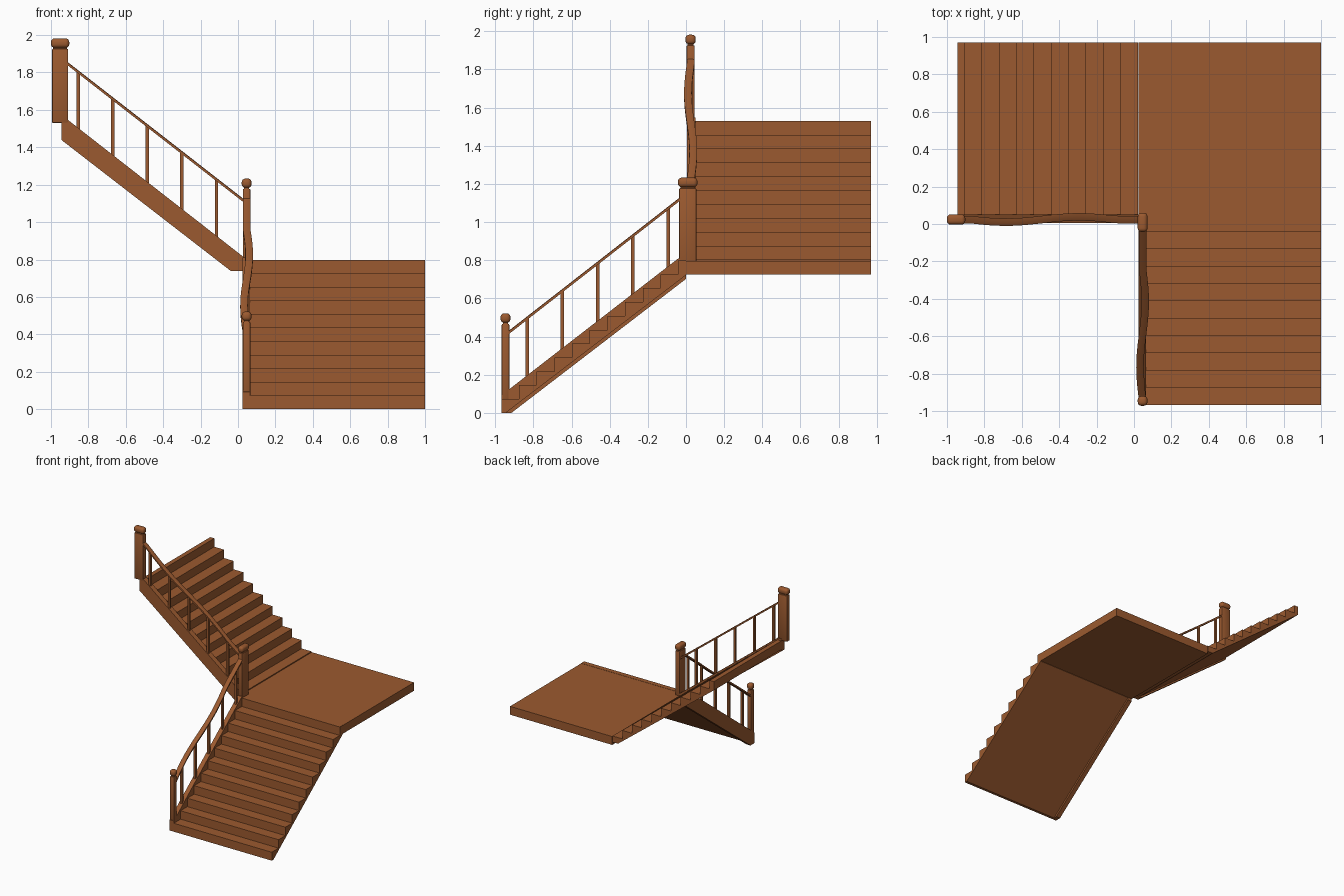
import bpy, bmesh, math
from mathutils import Vector

if "Cube" in bpy.data.objects:
    bpy.data.objects.remove(bpy.data.objects["Cube"])

wood = bpy.data.materials.new("brown wood")
wood.diffuse_color = (0.33, 0.102, 0.029, 1)
wood.use_nodes = True
wood.node_tree.nodes["Principled BSDF"].inputs["Base Color"].default_value = wood.diffuse_color


def finish(name, bm, smooth=False):
    bmesh.ops.recalc_face_normals(bm, faces=bm.faces)
    me = bpy.data.meshes.new(name)
    bm.to_mesh(me)
    bm.free()
    me.materials.append(wood)
    ob = bpy.data.objects.new(name, me)
    bpy.context.collection.objects.link(ob)
    if smooth:
        bpy.ops.object.select_all(action='DESELECT')
        ob.select_set(True)
        bpy.context.view_layer.objects.active = ob
        bpy.ops.object.shade_smooth_by_angle(angle=math.radians(35))
    return ob


# flight frames: s = distance along the climb, w = sideways, z = height
def lower(s, w, z):
    return Vector((w, s, z))


def upper(s, w, z):
    return Vector((-s, w, z))


def loft(name, rings, smooth=False):
    bm = bmesh.new()
    vs = [[bm.verts.new(p) for p in r] for r in rings]
    n = len(rings[0])
    for a, b in zip(vs, vs[1:]):
        for i in range(n):
            bm.faces.new((a[i], a[(i + 1) % n], b[(i + 1) % n], b[i]))
    bm.faces.new(vs[0])
    bm.faces.new(vs[-1])
    return finish(name, bm, smooth)


def prism(name, frame, outline, w0, w1):
    return loft(name, [[frame(s, w, z) for s, z in outline] for w in (w0, w1)])


def box(name, lo, hi, bevel=0, segs=2):
    bm = bmesh.new()
    bmesh.ops.create_cube(bm, size=1)
    for v in bm.verts:
        v.co = Vector([(a + b) / 2 + c * (b - a) for a, b, c in zip(lo, hi, v.co)])
    if bevel:
        bmesh.ops.bevel(bm, geom=bm.edges[:], offset=bevel, segments=segs,
                        profile=0.5, affect='EDGES')
    return finish(name, bm, bevel > 0)


def treads(s0, z0, count, going, rise):
    pts = [(s0, z0)]
    for i in range(count):
        z = z0 + rise * (i + 1)
        pts += [(s0 + going * i, z), (s0 + going * (i + 1), z)]
    return pts


GO, RISE = 0.0927, 0.0726

# lower flight of steps
p = treads(-0.968, 0, 11, GO, RISE)
p[-1] = (0.0, p[-1][1])
prism("lower_steps", lower, p + [(0.0, 0.722), (-0.945, 0)], 0.06, 1.0)
prism("lower_stringer", lower, [(-0.968, 0), (-0.968, 0.092), (-0.04, 0.81), (0, 0.81),
                                (0, 0.702), (-0.915, 0)], 0.025, 0.065)

# square landing
box("landing", (0.025, 0, 0.725), (1.0, 0.97, 0.797))

# upper flight of steps
p = treads(-0.022, 0.75, 1, GO, 0.053)[:-1]
p += treads(0.071, 0.803, 10, GO, 0.0727)
p[-1] = (0.945, 1.53)
prism("upper_steps", upper, p + [(0.945, 1.455), (0.03, 0.75)], 0.045, 0.97)
prism("upper_stringer", upper, [(-0.028, 0.74), (-0.028, 0.815), (0.91, 1.547), (0.945, 1.547),
                                (0.945, 1.44), (0.04, 0.74)], 0.005, 0.05)


# newel posts: body, neck and rounded cap
def newel(name, x0, x1, y0, y1, z0, z1):
    box(name + "_post", (x0, y0, z0), (x1, y1, z1 - 0.055), 0.006)
    m = 0.006
    box(name + "_neck", (x0 + m, y0 + m, z1 - 0.06), (x1 - m, y1 - m, z1 - 0.04), 0.003)
    box(name + "_cap", (x0 - m, y0 - m, z1 - 0.05), (x1 + m, y1 + m, z1), 0.0195, 4)


newel("lower_newel", 0.026, 0.066, -0.966, -0.926, 0.07, 0.522)
newel("middle_newel", 0.026, 0.066, -0.036, 0.054, 0.76, 1.233)
newel("upper_newel", -0.994, -0.908, 0.003, 0.045, 1.53, 1.982)


# handrail that sways sideways, with square balusters below
def railing(name, frame, s0, s1, z0, z1, wc, wave_start, wave_len, sign, first, top):
    def sway(s):
        t = min(max((s - wave_start) / wave_len, 0), 1)
        return wc + sign * 0.014 * math.sin(2 * math.pi * t)

    def height(s):
        return z0 + (z1 - z0) * (s - s0) / (s1 - s0)

    rings = []
    for i in range(33):
        s = s0 + (s1 - s0) * i / 32
        w, z = sway(s), height(s)
        rings.append([frame(s, w + a, z + b) for a, b in
                      ((-0.02, -0.009), (0.02, -0.009), (0.02, 0.006),
                       (0.013, 0.009), (-0.013, 0.009), (-0.02, 0.006))])
    loft(name + "_handrail", rings, True)
    h = 0.009
    for i in range(5):
        s = first + 0.185 * i
        prism(f"{name}_baluster_{i + 1}", frame,
              [(s - h, top(s) - 0.02), (s + h, top(s) - 0.02),
               (s + h, height(s + h)), (s - h, height(s - h))], wc - h, wc + h)


railing("lower", lower, -0.935, -0.03, 0.417, 1.122, 0.046, -0.94, 0.70, -1, -0.833,
        lambda s: 0.092 + (s + 0.968) * 0.7737)
railing("upper", upper, -0.03, 0.912, 1.115, 1.848, 0.024, 0.1, 0.78, 1, 0.115,
        lambda s: 0.815 + (s + 0.028) * 0.7804)
